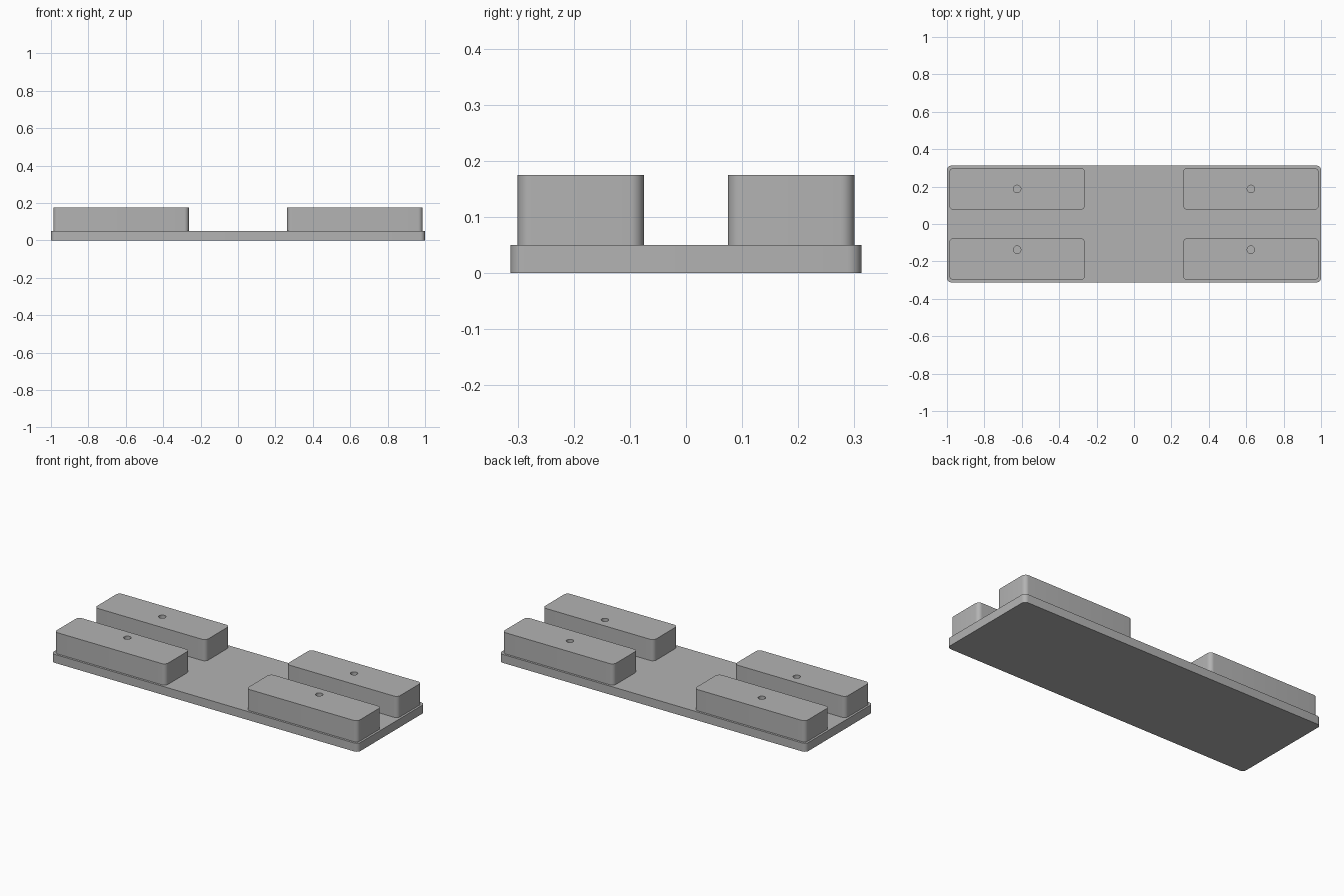
import bpy, bmesh, math

cube = bpy.data.objects.get("Cube")
if cube:
    bpy.data.objects.remove(cube, do_unlink=True)

BASE_TOP, BLOCK_TOP = 0.05, 0.175
CORNER = 0.025

grey = bpy.data.materials.new("plain grey")
grey.use_nodes = True
colour = (0.45, 0.45, 0.45, 1)
grey.diffuse_color = colour
grey.node_tree.nodes["Principled BSDF"].inputs["Base Color"].default_value = colour


def add_object(name, bm):
    bmesh.ops.recalc_face_normals(bm, faces=bm.faces)
    mesh = bpy.data.meshes.new(name)
    bm.to_mesh(mesh)
    bm.free()
    mesh.materials.append(grey)
    obj = bpy.data.objects.new(name, mesh)
    bpy.context.collection.objects.link(obj)
    return obj


def smooth(obj):
    bpy.ops.object.select_all(action="DESELECT")
    obj.select_set(True)
    bpy.context.view_layer.objects.active = obj
    bpy.ops.object.shade_smooth_by_angle(angle=math.radians(30))


def rounded_slab(name, x, y, width, depth, bottom, top):
    """Box with rounded upright edges."""
    bm = bmesh.new()
    bmesh.ops.create_cube(bm, size=1)
    for v in bm.verts:
        v.co = (x + v.co.x * width, y + v.co.y * depth,
                bottom if v.co.z < 0 else top)
    upright = [e for e in bm.edges
               if abs(e.verts[0].co.z - e.verts[1].co.z) > 0.01]
    bmesh.ops.bevel(bm, geom=upright, offset=CORNER, segments=8,
                    profile=0.5, affect="EDGES")
    return add_object(name, bm)


def drill(obj, x, y, radius, bottom, top):
    """Cut a round upright hole down to the given height."""
    bm = bmesh.new()
    bmesh.ops.create_cone(bm, cap_ends=True, segments=32, radius1=radius,
                          radius2=radius, depth=top - bottom)
    bmesh.ops.translate(bm, vec=(x, y, (top + bottom) / 2), verts=bm.verts)
    cutter = add_object("hole_cutter", bm)
    cutter.hide_render = True
    mod = obj.modifiers.new("hole", "BOOLEAN")
    mod.operation, mod.solver, mod.object = "DIFFERENCE", "EXACT", cutter
    bpy.context.view_layer.objects.active = obj
    bpy.ops.object.modifier_apply(modifier=mod.name)
    bpy.data.objects.remove(cutter, do_unlink=True)


# Base plate
smooth(rounded_slab("base_plate", 0, 0, 2, 0.625, 0, BASE_TOP))

# Four blocks, each with a hole; the front holes sit nearer the middle
for row, y, hole_y in (("front", -0.1875, -0.1375), ("back", 0.1875, 0.1875)):
    for side, x in (("right", -0.625), ("left", 0.625)):
        block = rounded_slab(f"{row}_{side}_block", x, y, 0.725, 0.225,
                             BASE_TOP, BLOCK_TOP)
        drill(block, x, hole_y, 0.02, BASE_TOP - 0.02, BLOCK_TOP + 0.02)
        smooth(block)
